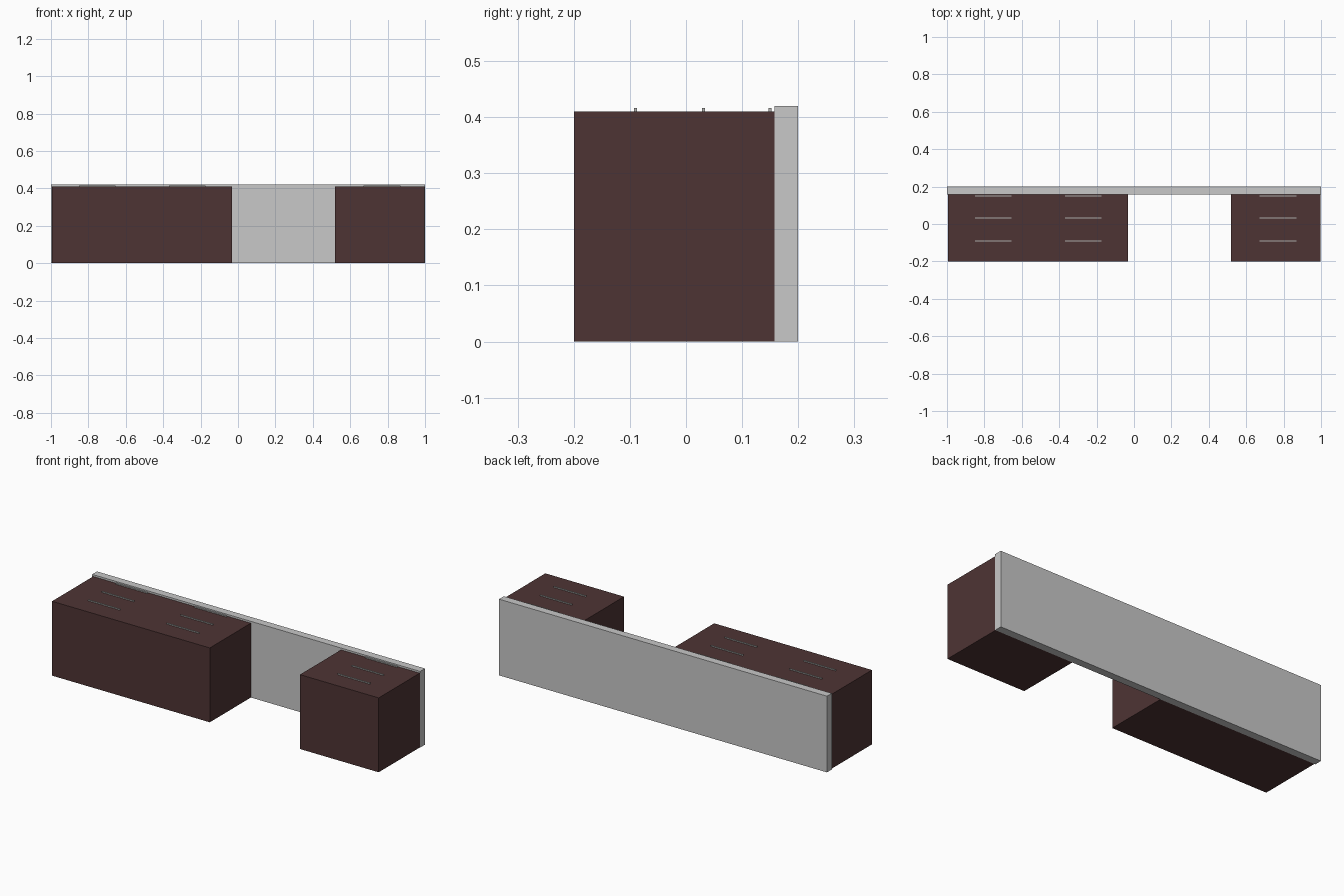
import bpy
import bmesh

if "Cube" in bpy.data.objects:
    bpy.data.objects.remove(bpy.data.objects["Cube"])


def material(name, rgb):
    m = bpy.data.materials.new(name)
    m.diffuse_color = (*rgb, 1.0)
    m.use_nodes = True
    m.node_tree.nodes["Principled BSDF"].inputs["Base Color"].default_value = m.diffuse_color
    return m


BROWN = material("dark brown wood", (0.076, 0.034, 0.034))
GREY = material("light grey top", (0.58, 0.58, 0.58))
METAL = material("handle grey", (0.45, 0.45, 0.44))


def box(name, lo, hi, mat):
    """Axis-aligned box between two corners."""
    bm = bmesh.new()
    bmesh.ops.create_cube(bm, size=1.0)
    for v in bm.verts:
        v.co = [(lo[i] + hi[i]) / 2 + v.co[i] * (hi[i] - lo[i]) for i in range(3)]
    mesh = bpy.data.meshes.new(name)
    bm.to_mesh(mesh)
    bm.free()
    mesh.materials.append(mat)
    ob = bpy.data.objects.new(name, mesh)
    bpy.context.collection.objects.link(ob)
    return ob


# Long slab that joins the cabinets
box("worktop_slab", (-1.0, 0.158, 0.0), (1.0, 0.2, 0.42), GREY)

# Cabinet bodies: a double one on the left, a single one on the right
box("double_cabinet", (-0.994, -0.2, 0.0), (-0.032, 0.158, 0.41), BROWN)
box("single_cabinet", (0.518, -0.2, 0.0), (0.998, 0.158, 0.41), BROWN)

# Three thin drawer handles per cabinet bay
for bay, x in (("left", -0.753), ("middle", -0.272), ("right", 0.77)):
    for row, y in enumerate((-0.09, 0.031, 0.15), 1):
        box(f"{bay}_handle_{row}", (x - 0.098, y - 0.0028, 0.409),
            (x + 0.098, y + 0.0028, 0.416), METAL)
